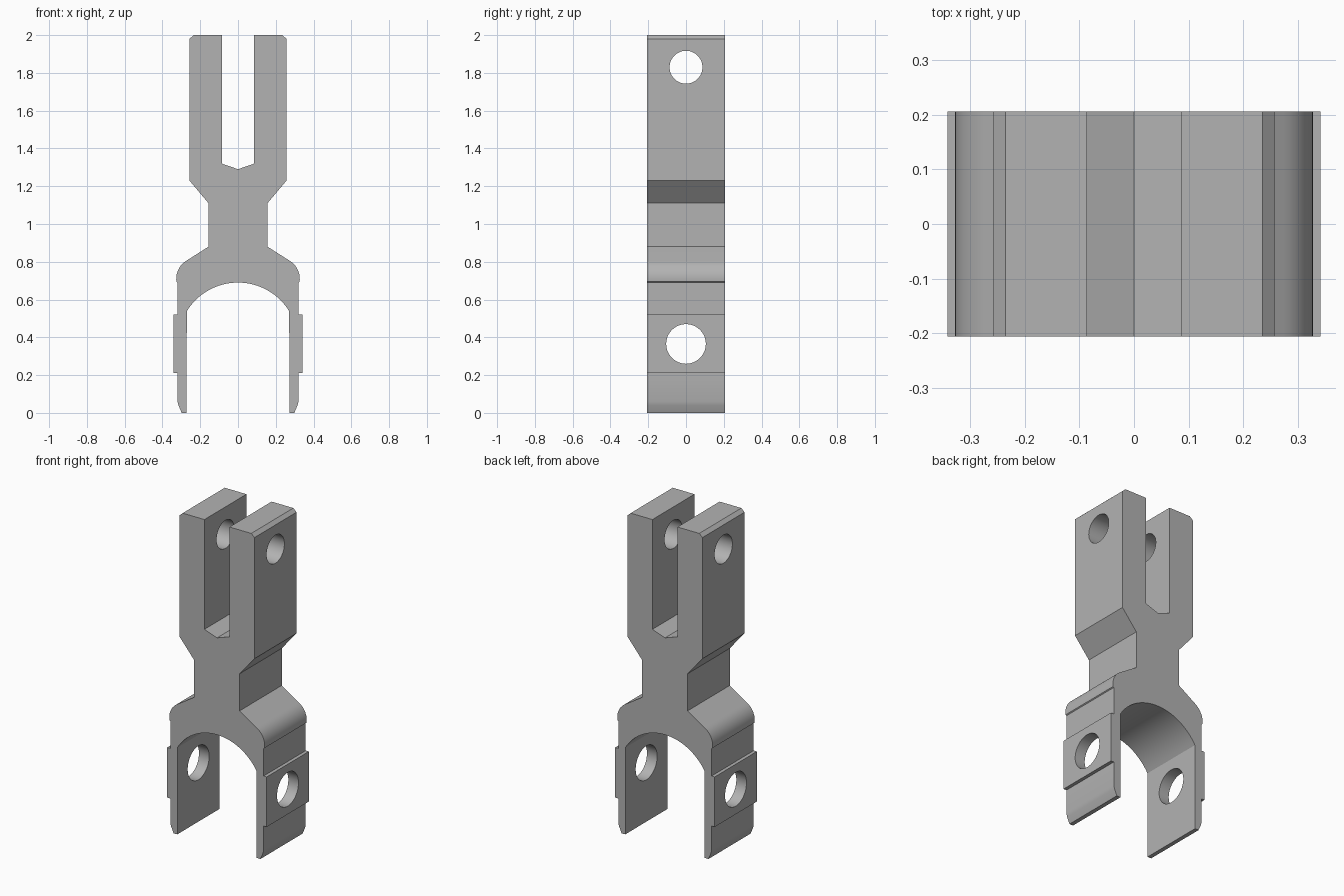
import bpy, bmesh, math

if "Cube" in bpy.data.objects:
    bpy.data.objects.remove(bpy.data.objects["Cube"], do_unlink=True)

HALF_DEPTH = 0.206

grey = bpy.data.materials.new("mid grey metal")
grey.use_nodes = True
colour = (0.45, 0.45, 0.45, 1)
grey.diffuse_color = colour
grey.node_tree.nodes["Principled BSDF"].inputs["Base Color"].default_value = colour


def arc(cx, cz, r, start, end, steps):
    """Points on a circle in the front plane, angles in degrees."""
    angles = [math.radians(start + (end - start) * i / steps) for i in range(steps + 1)]
    return [(cx + r * math.cos(a), cz + r * math.sin(a)) for a in angles]


# Left half of the outline, from the slot floor round to the arch crown
half = [(0, 1.29), (0.086, 1.32), (0.086, 2), (0.235, 2), (0.257, 1.98),
        (0.257, 1.23), (0.156, 1.11), (0.156, 0.88)]
half += arc(0.215, 0.71, 0.112, 58, -8, 10)              # rounded shoulder
half += [(0.32, 0.69), (0.32, 0.52), (0.341, 0.52), (0.341, 0.21), (0.32, 0.21),
         (0.32, 0.06), (0.315, 0.04), (0.298, 0), (0.272, 0)]
half += arc(0, 0.372, 0.318, 31.5, 90, 16)               # arch between the legs
half[-1] = (0, half[-1][1])
outline = half + [(-x, z) for x, z in reversed(half[1:-1])]

# Extruded fork body
bm = bmesh.new()
face = bm.faces.new([bm.verts.new((x, -HALF_DEPTH, z)) for x, z in outline])
extruded = bmesh.ops.extrude_face_region(bm, geom=[face])["geom"]
moved = [v for v in extruded if isinstance(v, bmesh.types.BMVert)]
bmesh.ops.translate(bm, vec=(0, 2 * HALF_DEPTH, 0), verts=moved)
bmesh.ops.recalc_face_normals(bm, faces=bm.faces)
mesh = bpy.data.meshes.new("double_fork")
bm.to_mesh(mesh)
bm.free()
mesh.materials.append(grey)
fork = bpy.data.objects.new("double_fork", mesh)
bpy.context.collection.objects.link(fork)

# Pin holes through the upper prongs and the lower legs
for name, z, radius in (("upper_pin_hole", 1.83, 0.087), ("lower_pin_hole", 0.365, 0.105)):
    bpy.ops.mesh.primitive_cylinder_add(vertices=48, radius=radius, depth=1,
                                        location=(0, 0, z), rotation=(0, math.pi / 2, 0))
    cutter = bpy.context.object
    cutter.name = name
    cutter.hide_render = True
    cutter.data.materials.append(grey)
    cut = fork.modifiers.new(name, "BOOLEAN")
    cut.operation = "DIFFERENCE"
    cut.solver = "EXACT"
    cut.object = cutter
    bpy.ops.object.select_all(action="DESELECT")
    fork.select_set(True)
    bpy.context.view_layer.objects.active = fork
    bpy.ops.object.modifier_apply(modifier=name)
    bpy.data.objects.remove(cutter, do_unlink=True)

bpy.ops.object.shade_smooth_by_angle(angle=math.radians(20))
